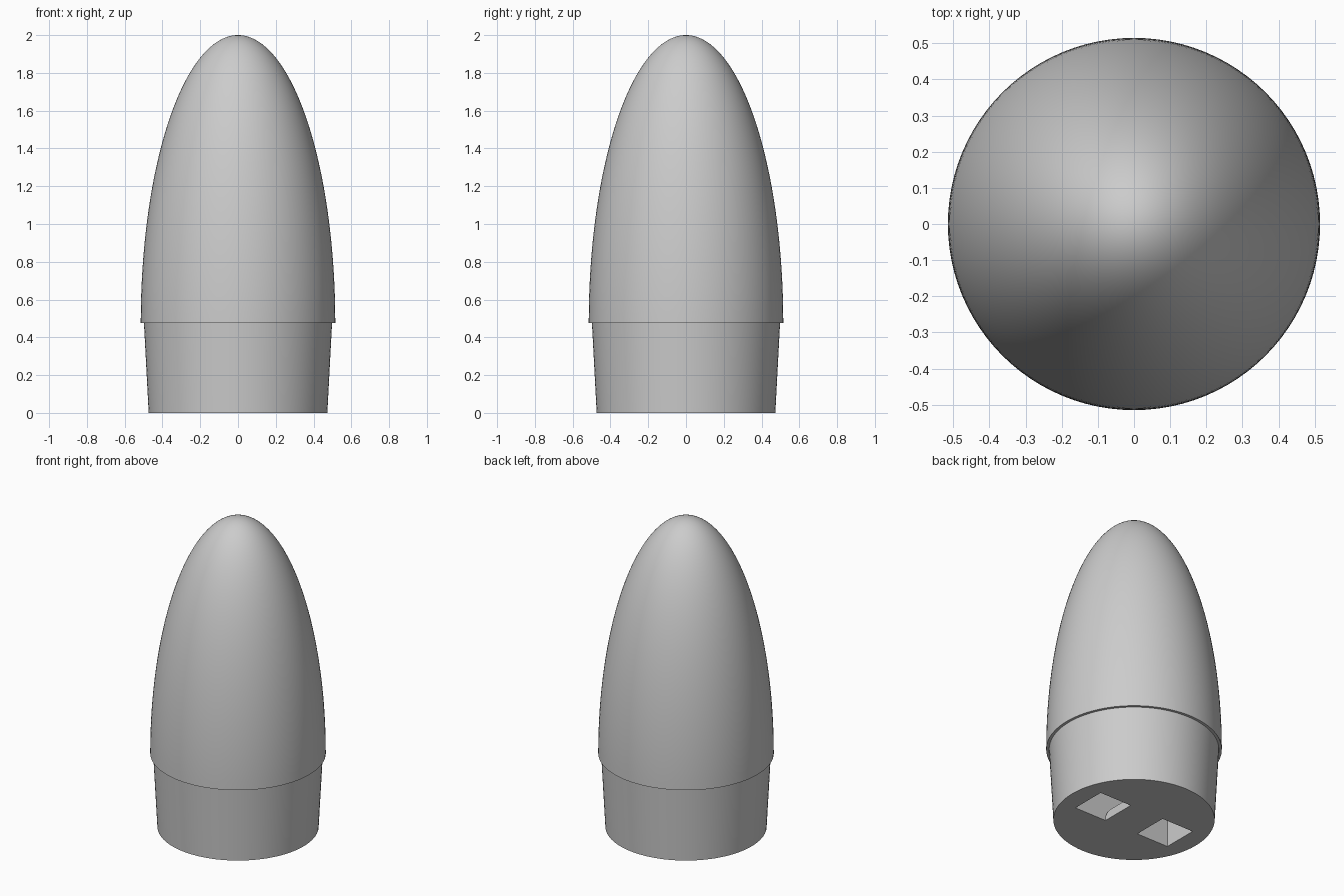
import bpy, bmesh
from math import sin, cos, pi, radians

old = bpy.data.objects.get("Cube")
if old:
    bpy.data.objects.remove(old, do_unlink=True)

# Dimensions
HEIGHT = 2.0
LIP_Z = 0.475           # height where the shoulder meets the cone
CONE_R = 0.515
SHOULDER_TOP_R, SHOULDER_BASE_R = 0.498, 0.473
SEGMENTS, RINGS = 96, 48
POCKET_X, POCKET_Y, POCKET_TOP = 0.352, 0.115, 0.25
BAR_X, BAR_TOP, BAR_ROUND = 0.122, 0.055, 0.05

grey = bpy.data.materials.new("plain_grey")
grey.use_nodes = True
colour = (0.6, 0.6, 0.6, 1.0)
grey.diffuse_color = colour
grey.node_tree.nodes["Principled BSDF"].inputs["Base Color"].default_value = colour


def make_object(name, bm):
    bmesh.ops.recalc_face_normals(bm, faces=bm.faces)
    mesh = bpy.data.meshes.new(name)
    bm.to_mesh(mesh)
    bm.free()
    mesh.materials.append(grey)
    obj = bpy.data.objects.new(name, mesh)
    bpy.context.collection.objects.link(obj)
    return obj


def lathe(name, profile):
    """Revolve an (r, z) profile; its last point lies on the axis."""
    bm = bmesh.new()
    rings = [[bm.verts.new((r * cos(2 * pi * i / SEGMENTS),
                            r * sin(2 * pi * i / SEGMENTS), z))
              for i in range(SEGMENTS)] for r, z in profile[:-1]]
    tip = bm.verts.new((0, 0, profile[-1][1]))
    bm.faces.new(rings[0])
    for i in range(SEGMENTS):
        j = (i + 1) % SEGMENTS
        for low, high in zip(rings, rings[1:]):
            bm.faces.new((low[i], low[j], high[j], high[i]))
        bm.faces.new((rings[-1][i], rings[-1][j], tip))
    return make_object(name, bm)


def extrude_x(name, outline, half):
    """Extrude a (y, z) outline along x, evenly about the centre."""
    bm = bmesh.new()
    face = bm.faces.new([bm.verts.new((-half, y, z)) for y, z in outline])
    result = bmesh.ops.extrude_face_region(bm, geom=[face])
    moved = [v for v in result["geom"] if isinstance(v, bmesh.types.BMVert)]
    bmesh.ops.translate(bm, verts=moved, vec=(2 * half, 0, 0))
    return make_object(name, bm)


def cut(target, cutter):
    mod = target.modifiers.new("cut", 'BOOLEAN')
    mod.operation, mod.solver, mod.object = 'DIFFERENCE', 'EXACT', cutter
    bpy.context.view_layer.objects.active = target
    bpy.ops.object.modifier_apply(modifier=mod.name)
    bpy.data.objects.remove(cutter, do_unlink=True)


# Tapered shoulder, overhanging lip and elliptical cone in one solid
profile = [(SHOULDER_BASE_R, 0), (SHOULDER_TOP_R, LIP_Z)]
for k in range(RINGS + 1):
    a = pi / 2 * k / RINGS
    profile.append((CONE_R * cos(a), LIP_Z + (HEIGHT - LIP_Z) * sin(a)))
nose_cone = lathe("nose_cone", profile)

# Chamber under the base, less the rounded bar that splits its mouth in two
chamber = extrude_x("chamber_cutter", [
    (-POCKET_Y, -0.1), (POCKET_Y, -0.1),
    (POCKET_Y, POCKET_TOP), (-POCKET_Y, POCKET_TOP)], POCKET_X)
bar_y = POCKET_Y + 0.003
arc = [(bar_y - BAR_ROUND * (1 - cos(a)), BAR_TOP - BAR_ROUND * (1 - sin(a)))
       for a in (pi / 2 * k / 8 for k in range(9))]
bar_outline = [(bar_y, -0.2)] + arc + [(-y, z) for y, z in reversed(arc)] + [(-bar_y, -0.2)]
tie_bar = extrude_x("tie_bar_cutter", bar_outline, BAR_X)
cut(chamber, tie_bar)
cut(nose_cone, chamber)

# Smooth walls with crisp rims
bpy.ops.object.select_all(action='DESELECT')
nose_cone.select_set(True)
bpy.context.view_layer.objects.active = nose_cone
bpy.ops.object.shade_smooth_by_angle(angle=radians(30))
